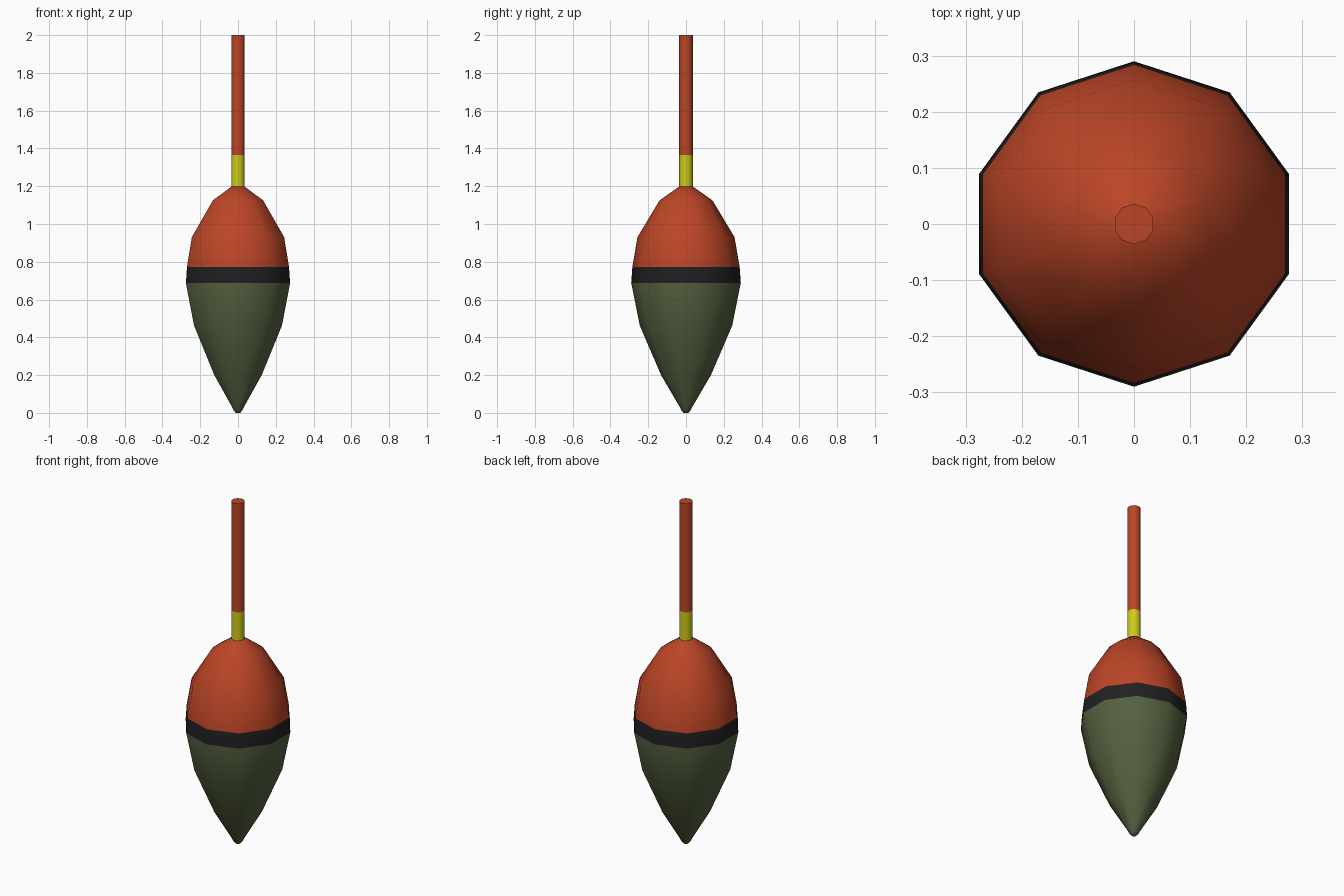
import bpy, bmesh
from math import sin, cos, pi, radians

if "Cube" in bpy.data.objects:
    bpy.data.objects.remove(bpy.data.objects["Cube"])

SIDES = 10


def material(name, rgb):
    m = bpy.data.materials.new(name)
    m.diffuse_color = (*rgb, 1)
    m.use_nodes = True
    m.node_tree.nodes["Principled BSDF"].inputs["Base Color"].default_value = m.diffuse_color
    return m


RED = material("red_paint", (0.50, 0.06, 0.02))
BLACK = material("black_paint", (0.015, 0.015, 0.015))
GREEN = material("green_paint", (0.09, 0.12, 0.05))
YELLOW = material("yellow_paint", (0.62, 0.60, 0.01))


def lathe(name, profile, mats, angle):
    """Revolve (radius, z, material index of the band above), closing both ends."""
    bm = bmesh.new()
    rings = [[bm.verts.new((r * cos(pi / 2 + 2 * pi * i / SIDES),
                            r * sin(pi / 2 + 2 * pi * i / SIDES), z))
              for i in range(SIDES)] for r, z, _ in profile]
    for k in range(len(rings) - 1):
        a, b = rings[k], rings[k + 1]
        for i in range(SIDES):
            j = (i + 1) % SIDES
            f = bm.faces.new((a[i], a[j], b[j], b[i]))
            f.material_index = profile[k][2]
    bm.faces.new(rings[0][::-1]).material_index = profile[0][2]
    bm.faces.new(rings[-1]).material_index = profile[-1][2]
    mesh = bpy.data.meshes.new(name)
    bm.to_mesh(mesh)
    bm.free()
    for m in mats:
        mesh.materials.append(m)
    ob = bpy.data.objects.new(name, mesh)
    bpy.context.collection.objects.link(ob)
    bpy.ops.object.select_all(action='DESELECT')
    ob.select_set(True)
    bpy.context.view_layer.objects.active = ob
    bpy.ops.object.shade_smooth_by_angle(angle=radians(angle))
    return ob


# Teardrop body: green base, black band, red top
lathe("float_body", [
    (0.012, 0.0, 0), (0.024, 0.012, 0), (0.036, 0.036, 0),
    (0.132, 0.20, 0), (0.245, 0.463, 0), (0.29, 0.687, 1),
    (0.284, 0.773, 2), (0.257, 0.93, 2), (0.14, 1.125, 2),
    (0.034, 1.20, 2)], [GREEN, BLACK, RED], 60)

# Antenna stem: yellow collar, red tip
lathe("antenna", [(0.036, 1.19, 0), (0.036, 1.365, 1), (0.036, 2.0, 1)],
      [YELLOW, RED], 50)
